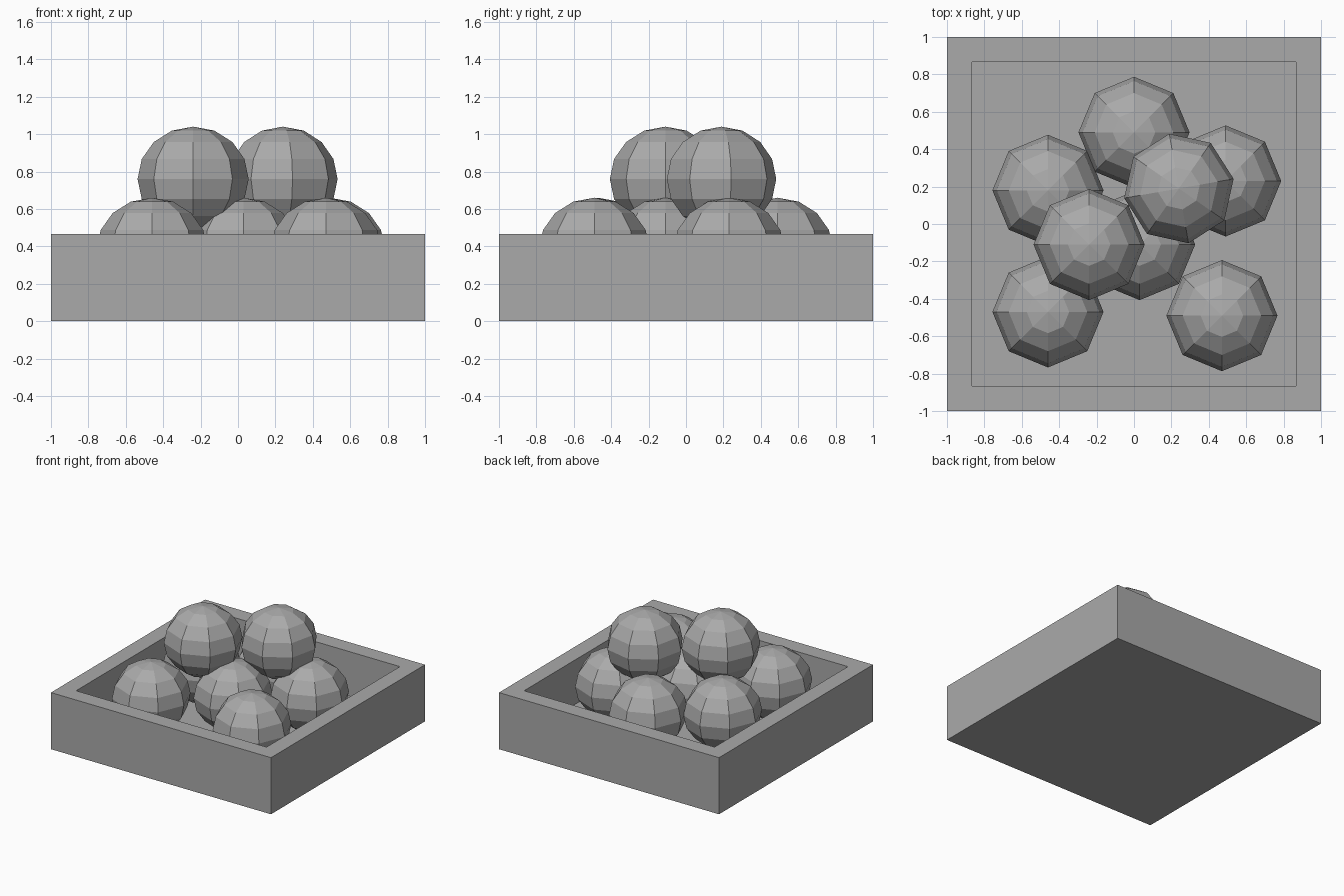
import bpy
import bmesh
from math import radians
from mathutils import Matrix

cube = bpy.data.objects.get("Cube")
if cube:
    bpy.data.objects.remove(cube, do_unlink=True)

# One plain grey for everything
grey = bpy.data.materials.new("plain_grey")
grey.use_nodes = True
colour = (0.4, 0.4, 0.4, 1)
grey.diffuse_color = colour
grey.node_tree.nodes["Principled BSDF"].inputs["Base Color"].default_value = colour


def add_object(name, bm):
    mesh = bpy.data.meshes.new(name)
    bm.to_mesh(mesh)
    bm.free()
    mesh.materials.append(grey)
    obj = bpy.data.objects.new(name, mesh)
    bpy.context.collection.objects.link(obj)
    return obj


# Square open tray: inset the top face and sink it to the floor
HEIGHT, FLOOR, WALL = 0.465, 0.1, 0.19
bm = bmesh.new()
bmesh.ops.create_cube(bm, size=1, matrix=Matrix.Translation((0, 0, HEIGHT / 2))
                      @ Matrix.Diagonal((2, 2, HEIGHT, 1)))
top = max(bm.faces, key=lambda f: f.calc_center_median().z)
bmesh.ops.inset_region(bm, faces=[top], thickness=WALL)
well = bmesh.ops.extrude_discrete_faces(bm, faces=[top])["faces"][0]
bmesh.ops.translate(bm, verts=well.verts, vec=(0, 0, FLOOR - HEIGHT))
add_object("tray", bm)


# Faceted balls, slightly flattened
def add_ball(name, x, y, z, turn=0):
    bm = bmesh.new()
    bmesh.ops.create_uvsphere(bm, u_segments=8, v_segments=8, radius=1)
    ball = add_object(name, bm)
    ball.location = (x, y, z)
    ball.scale = (0.297, 0.297, 0.28)
    ball.rotation_euler.z = radians(turn)


lower = [(-0.46, -0.47), (0.47, -0.49), (-0.46, 0.18),
         (0, 0.49), (0.49, 0.23), (0.03, -0.11)]
for i, (x, y) in enumerate(lower, 1):
    add_ball(f"lower_ball_{i}", x, y, 0.38)

add_ball("upper_ball_left", 0.24, 0.19, 0.76, 10)
add_ball("upper_ball_right", -0.24, -0.11, 0.76)
